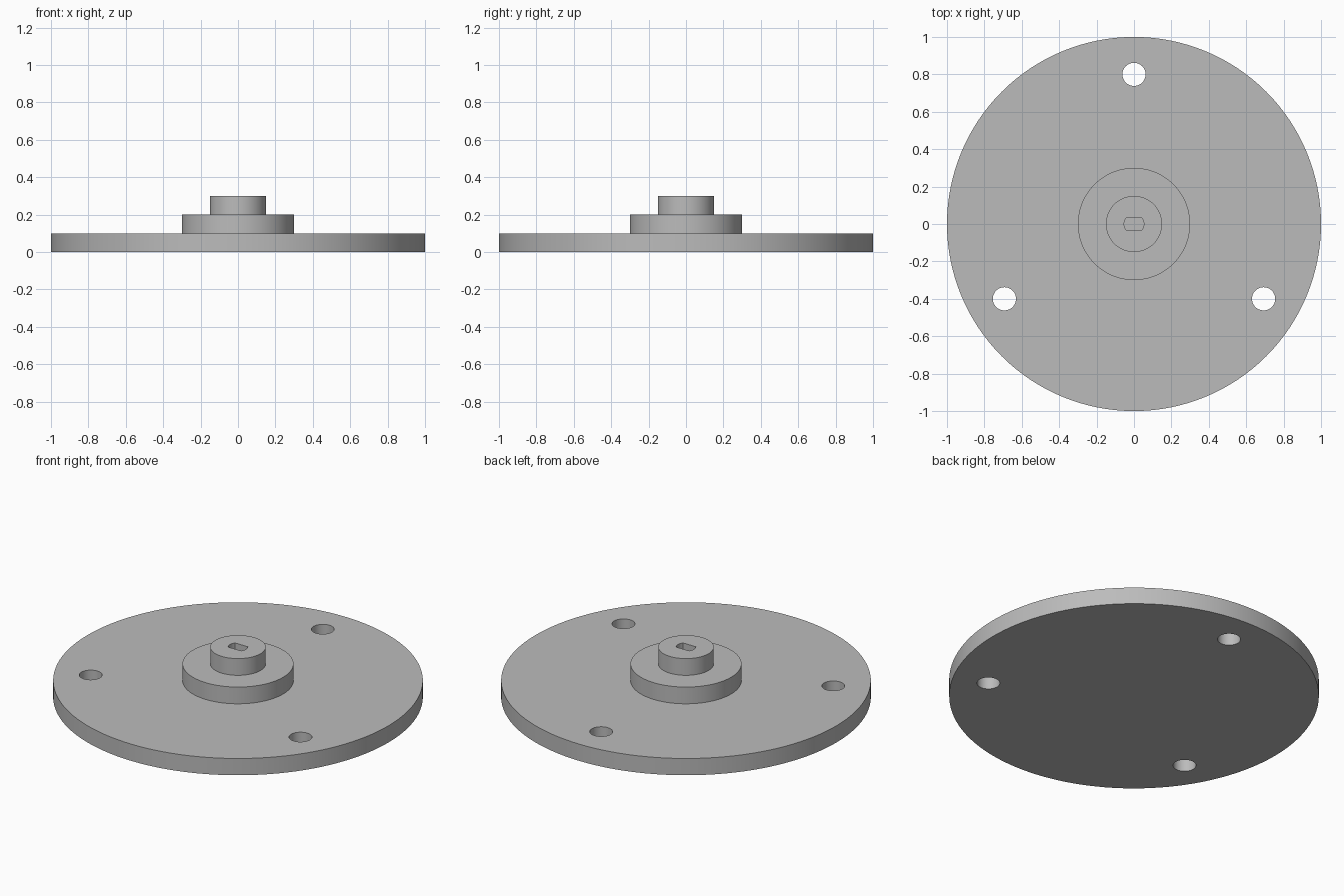
import bpy, bmesh
from math import cos, sin, pi, radians, asin

if "Cube" in bpy.data.objects:
    bpy.data.objects.remove(bpy.data.objects["Cube"])

grey = bpy.data.materials.new("plain grey")
grey.use_nodes = True
colour = (0.5, 0.5, 0.5, 1)
grey.diffuse_color = colour
grey.node_tree.nodes["Principled BSDF"].inputs["Base Color"].default_value = colour


def finish(name, bm):
    bmesh.ops.recalc_face_normals(bm, faces=bm.faces)
    mesh = bpy.data.meshes.new(name)
    bm.to_mesh(mesh)
    bm.free()
    mesh.materials.append(grey)
    obj = bpy.data.objects.new(name, mesh)
    bpy.context.collection.objects.link(obj)
    return obj


def ring(bm, radius, z, count):
    return [bm.verts.new((radius * cos(2 * pi * i / count),
                          radius * sin(2 * pi * i / count), z)) for i in range(count)]


def turned(name, profile, count):
    """Closed solid turned from (radius, z) points."""
    bm = bmesh.new()
    rings = [ring(bm, r, z, count) for r, z in profile]
    for a, b in zip(rings, rings[1:]):
        for i in range(count):
            j = (i + 1) % count
            bm.faces.new((a[i], a[j], b[j], b[i]))
    bm.faces.new(rings[0])
    bm.faces.new(rings[-1])
    return finish(name, bm)


def prism(name, outline, low, high):
    """Closed solid extruded from a flat outline."""
    bm = bmesh.new()
    face = bm.faces.new([bm.verts.new((x, y, low)) for x, y in outline])
    top = bmesh.ops.extrude_face_region(bm, geom=[face])["geom"]
    bmesh.ops.translate(bm, vec=(0, 0, high - low),
                        verts=[v for v in top if isinstance(v, bmesh.types.BMVert)])
    return finish(name, bm)


# Stepped disc: wide plate, hub flange and spindle
disc = turned("stepped_disc",
              [(1, 0), (1, 0.1), (0.3, 0.1), (0.3, 0.2), (0.15, 0.2), (0.15, 0.3)], 128)

# Three mounting holes through the plate
cutters = []
for angle in (90, 210, 330):
    hole = turned("mounting_hole_cutter", [(0.062, -0.1), (0.062, 0.2)], 48)
    hole.location = (0.8 * cos(radians(angle)), 0.8 * sin(radians(angle)), 0)
    cutters.append(hole)

# Shaft socket: round bore with two flats
bore, flat, steps = 0.053, 0.032, 12
limit = asin(flat / bore)
arc = [-limit + 2 * limit * i / steps for i in range(steps + 1)]
outline = [(bore * cos(t + side), bore * sin(t + side)) for side in (0, pi) for t in arc]
cutters.append(prism("shaft_socket_cutter", outline, 0.1, 0.4))

# Cut the holes, then discard the cutters
for cutter in cutters:
    cutter.hide_render = True
    cut = disc.modifiers.new("cut", 'BOOLEAN')
    cut.object = cutter
    cut.operation = 'DIFFERENCE'
    cut.solver = 'EXACT'
bpy.context.view_layer.update()
bpy.ops.object.select_all(action='DESELECT')
disc.select_set(True)
bpy.context.view_layer.objects.active = disc
for cut in list(disc.modifiers):
    bpy.ops.object.modifier_apply(modifier=cut.name)
for cutter in cutters:
    bpy.data.objects.remove(cutter)

# Round walls smooth, rims sharp
bpy.ops.object.shade_smooth_by_angle(angle=radians(30))
